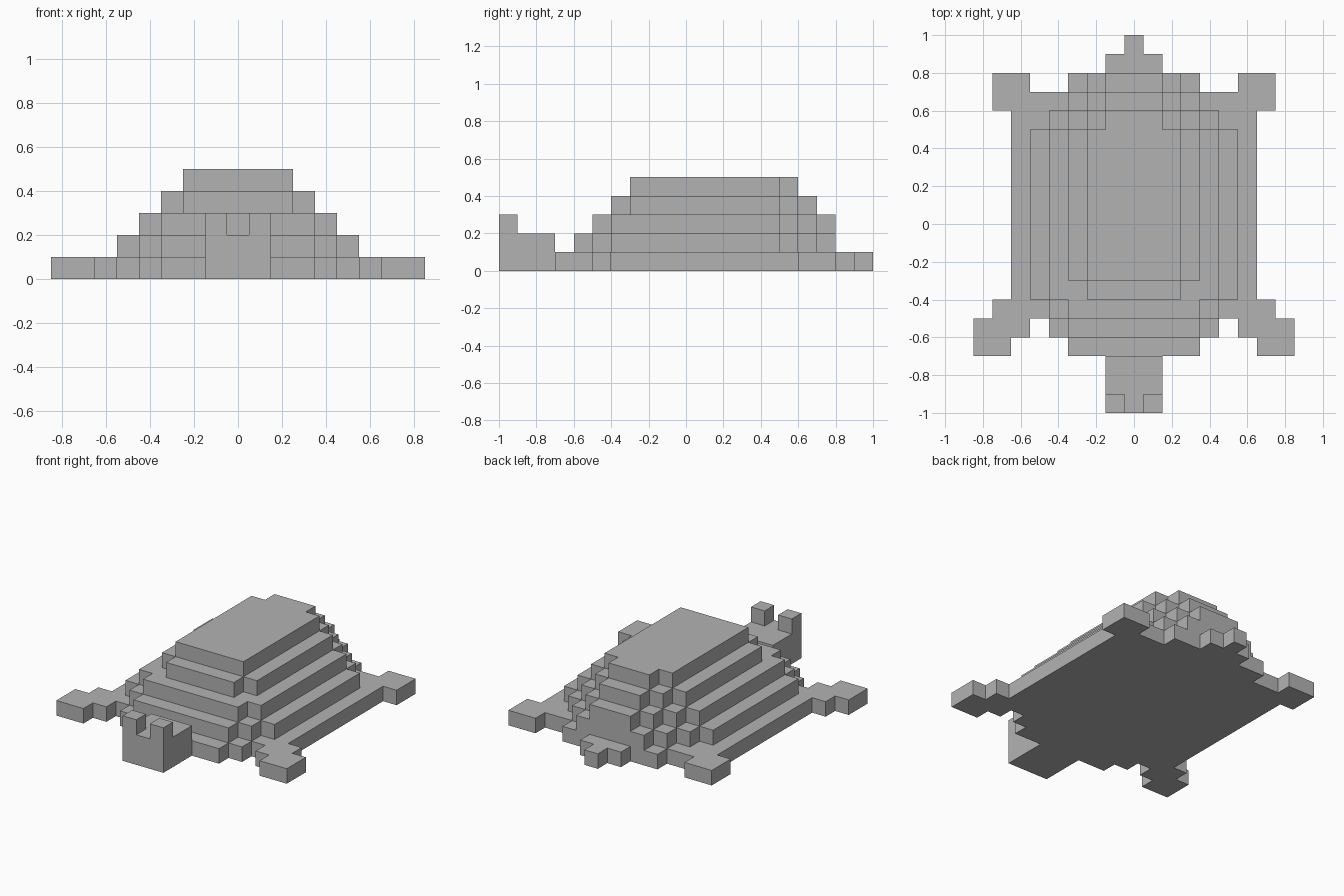
import bpy
import bmesh

cube = bpy.data.objects.get("Cube")
if cube:
    bpy.data.objects.remove(cube, do_unlink=True)

# One plain grey for the whole animal
GREY = (0.45, 0.45, 0.45, 1.0)
mat = bpy.data.materials.new("plain grey")
mat.use_nodes = True
mat.diffuse_color = GREY
mat.node_tree.nodes["Principled BSDF"].inputs["Base Color"].default_value = GREY

U = 0.1  # size of one block


def prism(name, outline, low, high, mirror=False):
    """Extrude a plan outline (in blocks) between two heights."""
    bm = bmesh.new()
    face = bm.faces.new([bm.verts.new((x * U, y * U, low * U)) for x, y in outline])
    top = bmesh.ops.extrude_face_region(bm, geom=[face])["geom"]
    bmesh.ops.translate(bm, vec=(0, 0, (high - low) * U),
                        verts=[v for v in top if isinstance(v, bmesh.types.BMVert)])
    bmesh.ops.recalc_face_normals(bm, faces=bm.faces)
    mesh = bpy.data.meshes.new(name)
    bm.to_mesh(mesh)
    bm.free()
    mesh.materials.append(mat)
    obj = bpy.data.objects.new(name, mesh)
    bpy.context.collection.objects.link(obj)
    if mirror:
        obj.modifiers.new("mirror", 'MIRROR').use_axis[0] = True
    return obj


def rect(x0, x1, y0, y1):
    return [(x0, y0), (x1, y0), (x1, y1), (x0, y1)]


def stepped(front, back):
    """Symmetric outline with stepped corners, from (half width, y) pairs."""
    side = [front[0]]
    for w, y in front[1:]:
        side += [(side[-1][0], y), (w, y)]
    side.append(back[0])
    for w, y in back[1:]:
        side += [(w, side[-1][1]), (w, y)]
    return side + [(-x, y) for x, y in reversed(side)]


# Flat body plate
prism("body_base",
      stepped([(3.5, -7), (4.5, -6), (5.5, -5), (6.5, -4)],
              [(6.5, 6), (5.5, 7), (3.5, 8)]), 0, 1)

# Shell tiers: stepped front corners, diagonal staircase at the back
shell_fronts = [
    [(3.5, -6), (4.5, -5), (5.5, -4)],
    [(3.5, -5), (4.5, -4)],
    [(2.5, -4), (3.5, -3)],
    [(2.5, -3)],
]
for tier, front in enumerate(shell_fronts, 1):
    width = front[-1][0]
    steps = min(4, int(width - 0.5))
    back = [(width - i, 5 + i) for i in range(steps)]
    if tier == 4:
        back = [(width, 5), (width - 1, 6)]
    prism(f"shell_tier_{tier}", stepped(front, back), tier, tier + 1)

# Head with raised eyes
prism("head", rect(-1.5, 1.5, -10, -7), 0, 2)
prism("eyes", rect(0.5, 1.5, -10, -9), 2, 3, mirror=True)

# Flippers
prism("front_flippers",
      [(5.5, -6), (6.5, -6), (6.5, -7), (8.5, -7),
       (8.5, -5), (7.5, -5), (7.5, -4), (5.5, -4)], 0, 1, mirror=True)
prism("back_flippers", rect(5.5, 7.5, 6, 8), 0, 1, mirror=True)

# Tail
prism("tail", stepped([(1.5, 8)], [(1.5, 9), (0.5, 10)]), 0, 1)
